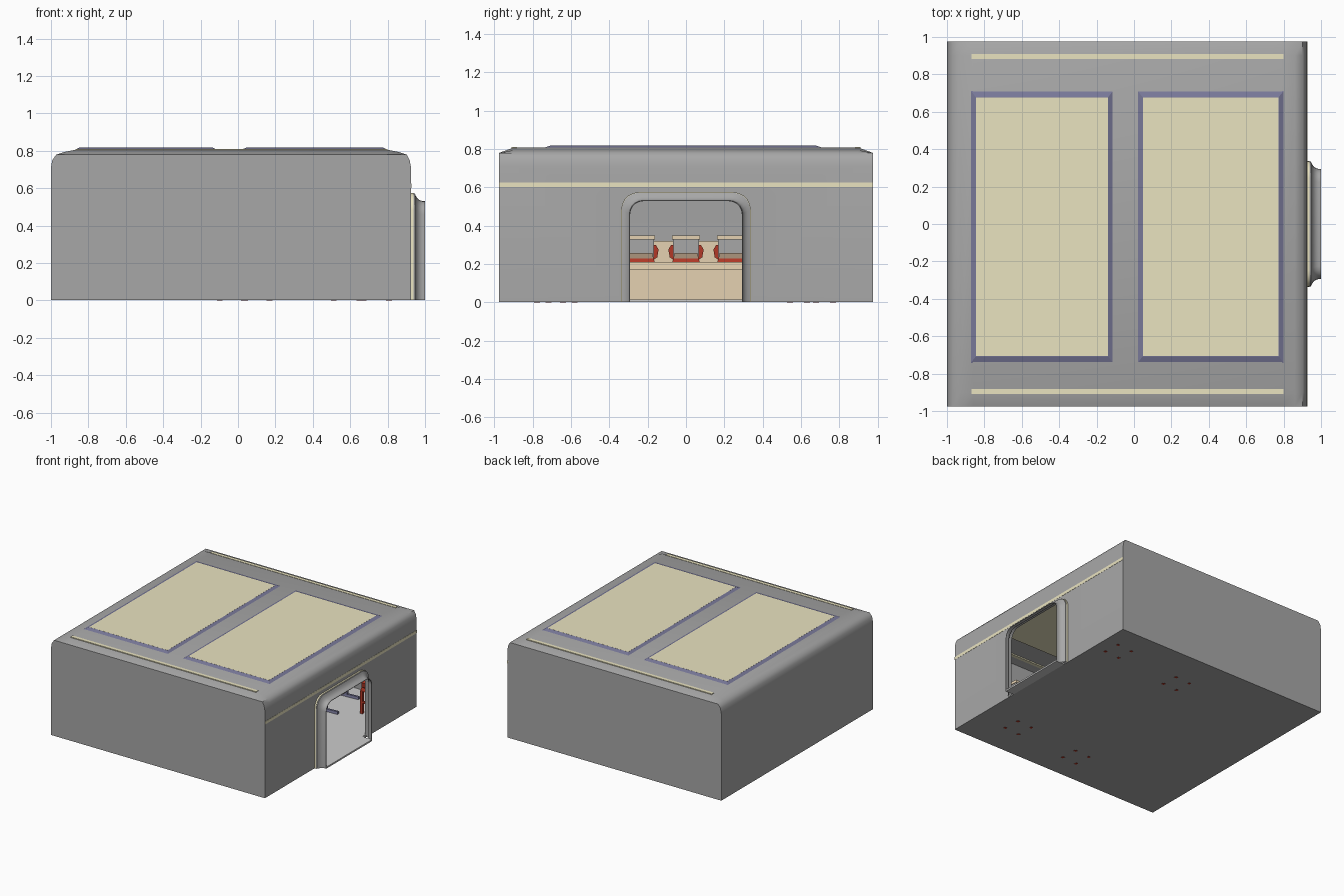
import bpy, bmesh, math
from mathutils import Matrix, Vector

if "Cube" in bpy.data.objects:
    bpy.data.objects.remove(bpy.data.objects["Cube"])


def material(name, rgb):
    m = bpy.data.materials.new(name)
    m.diffuse_color = (*rgb, 1)
    m.use_nodes = True
    m.node_tree.nodes["Principled BSDF"].inputs["Base Color"].default_value = m.diffuse_color
    return m


GREY = material("mid_grey", (0.39, 0.39, 0.39))
PALE = material("floor_grey", (0.58, 0.58, 0.58))
CREAM = material("cream", (0.82, 0.77, 0.53))
BLUE = material("slate_blue", (0.19, 0.19, 0.32))
RED = material("dark_red", (0.45, 0.04, 0.02))
TAN = material("tan", (0.78, 0.64, 0.44))
BROWN = material("brown", (0.36, 0.26, 0.18))


def add(name, bm, mat=GREY, smooth=None):
    bmesh.ops.recalc_face_normals(bm, faces=bm.faces)
    me = bpy.data.meshes.new(name)
    bm.to_mesh(me)
    bm.free()
    ob = bpy.data.objects.new(name, me)
    bpy.context.collection.objects.link(ob)
    me.materials.append(mat)
    if smooth:
        shade(ob, smooth)
    return ob


def shade(ob, angle):
    bpy.ops.object.select_all(action='DESELECT')
    ob.select_set(True)
    bpy.context.view_layer.objects.active = ob
    bpy.ops.object.shade_smooth_by_angle(angle=math.radians(angle))


def box(name, x, y, z, mat=GREY, taper=(0, 0), frame=None):
    """Box from (min, max) ranges; taper insets the top; frame is a placement matrix."""
    bm = bmesh.new()
    bmesh.ops.create_cube(bm, size=1)
    for v in bm.verts:
        sx, sy, sz = v.co * 2
        tx, ty = taper if sz > 0 else (0, 0)
        v.co = Vector(((x[0] + x[1]) / 2 + sx * ((x[1] - x[0]) / 2 - tx),
                       (y[0] + y[1]) / 2 + sy * ((y[1] - y[0]) / 2 - ty),
                       z[1] if sz > 0 else z[0]))
    if frame:
        bm.transform(frame)
    return add(name, bm, mat)


def loft(name, rings, mat=GREY, smooth=None, wrap=True, caps=True):
    bm = bmesh.new()
    rows = [[bm.verts.new(p) for p in r] for r in rings]
    n = len(rows[0])
    for a, b in zip(rows, rows[1:]):
        for i in range(n if wrap else n - 1):
            j = (i + 1) % n
            bm.faces.new((a[i], a[j], b[j], b[i]))
    if caps:
        bm.faces.new(rows[0])
        bm.faces.new(rows[-1])
    return add(name, bm, mat, smooth)


def hull(name, d, floor):
    """Body with rounded ends in x and a shallow hipped roof, inset by d."""
    rings = []
    for y, top in ((-0.975, 0.78), (-0.9, 0.808), (0.9, 0.808), (0.975, 0.78)):
        y -= math.copysign(d, y)
        mid = 0.78 + (top - 0.78) * 0.5
        rings.append([(px, y, pz) for px, pz in (
            (-1 + d, floor), (-1 + d, 0.71 - d), (-0.993 + d, 0.75 - d), (-0.972 + d, 0.78 - d),
            (-0.93 + d, mid - d), (-0.86 + d, top - d), (0.79 - d, top - d), (0.86 - d, mid - d),
            (0.902 - d, 0.78 - d), (0.918 - d, 0.75 - d), (0.925 - d, 0.71 - d), (0.925 - d, floor))])
    return loft(name, rings)


def arch(x, off, z0=0.002, w=0.335, h=0.572, r=0.09, seg=5):
    """Doorway outline in the YZ plane."""
    w, h, r = w + off, h + off, r + off / 2
    right = [(w - r + r * math.cos(a), h - r + r * math.sin(a))
             for a in (math.pi / 2 * i / seg for i in range(seg + 1))]
    pts = [(w, z0)] + right + [(-y, z) for y, z in reversed(right)] + [(-w, z0)]
    return [(x, y, z) for y, z in pts]


# thin hollow body with doorway
body = hull("outer_shell", 0, 0.002)
cutters = [hull("interior_cutter", 0.012, 0.012),
           loft("doorway_cutter", [arch(0.8, -0.004, 0.012), arch(1.1, -0.004, 0.012)])]
for c in cutters:
    c.hide_render = True
    mod = body.modifiers.new("cut", 'BOOLEAN')
    mod.operation, mod.object, mod.solver = 'DIFFERENCE', c, 'EXACT'
dg = bpy.context.evaluated_depsgraph_get()
cut = bpy.data.meshes.new_from_object(body.evaluated_get(dg))
body.modifiers.clear()
body.data = cut
for c in cutters:
    bpy.data.objects.remove(c)
shade(body, 50)

# pale floor, running out through the door
box("floor", (-0.985, 0.912), (-0.96, 0.96), (0.008, 0.015), PALE)
box("threshold", (0.90, 1.0), (-0.294, 0.294), (0.002, 0.015), PALE)

# flared door surround (thin shell) and its trim
outer = [(0.913, 0), (0.945, 0), (0.951, -0.014), (0.960, -0.027), (0.972, -0.036), (0.985, -0.040), (1.0, -0.040)]
path = outer + [(x, o - 0.004) for x, o in reversed(outer)]
loft("door_surround", [arch(x, o) for x, o in path], GREY, 35, wrap=False, caps=False)
loft("door_trim", [arch(x, o) for x, o in ((0.92, 0.003), (0.938, 0.003), (0.938, -0.002))],
     CREAM, 35, wrap=False, caps=False)

# cream stripe on the door wall
box("wall_stripe", (0.91, 0.9265), (-0.975, 0.975), (0.601, 0.625), CREAM)

# roof skylights with sloping frames, and light strips; all show on the ceiling
for side, x0, x1 in (("left", -0.872, -0.112), ("right", 0.02, 0.80)):
    box(side + "_skylight_frame", (x0, x1), (-0.742, 0.712), (0.807, 0.818), BLUE, (0.026, 0.034))
    box(side + "_skylight", (x0 + 0.027, x1 - 0.027), (-0.707, 0.677), (0.79, 0.8186), CREAM)
for side, s in (("front", -1), ("back", 1)):
    y = sorted((s * 0.882, s * 0.910))
    box(side + "_light_strip", (-0.87, 0.80), y, (0.786, 0.8105), CREAM)


def chair(name, x, y, turn, foot=0.0):
    """Chair facing local +x."""
    f = Matrix.Translation((x, y, 0)) @ Matrix.Rotation(math.radians(turn), 4, 'Z')
    for i, (lx, ly) in enumerate(((-1, -1), (-1, 1), (1, -1), (1, 1))):
        cx, cy = lx * 0.068, ly * 0.068
        box(f"{name}_leg_{i}", (cx - .01, cx + .01), (cy - .01, cy + .01), (foot, 0.2), RED, frame=f)
    for s in (-1, 1):
        c = s * 0.068
        box(f"{name}_rail_{s}", (-0.068, 0.068), (c - .007, c + .007), (0.10, 0.115), RED, frame=f)
        # bowed red side arm
        prof = ((0.055, 0.215), (0.085, 0.235), (0.092, 0.275), (0.078, 0.30), (0.066, 0.30), (0.066, 0.24))
        arm = loft(f"{name}_arm_{s}", [[(px, s * py, pz) for py, pz in prof] for px in (-0.075, 0.06)], RED)
        arm.data.transform(f)
    box(name + "_seat", (-0.08, 0.08), (-0.075, 0.075), (0.195, 0.228), RED, (0.008, 0.008), f)
    box(name + "_cushion", (-0.07, 0.075), (-0.066, 0.066), (0.228, 0.258), BROWN, (0.006, 0.006), f)
    box(name + "_back", (-0.085, -0.055), (-0.068, 0.068), (0.22, 0.33), GREY, frame=f)
    box(name + "_back_cap", (-0.09, -0.045), (-0.072, 0.072), (0.328, 0.35), TAN, frame=f)


def table(name, x, y, turn):
    f = Matrix.Translation((x, y, 0)) @ Matrix.Rotation(math.radians(turn), 4, 'Z')
    box(name + "_top", (-0.17, 0.17), (-0.18, 0.18), (0.2, 0.22), TAN, (0.004, 0.004), f)
    for s in (-1, 1):
        c = s * 0.15
        box(f"{name}_foot_{s}", (-0.11, 0.11), (c - .012, c + .012), (0.015, 0.035), BLUE, (0.003, 0.003), f)
        box(f"{name}_post_{s}", (-0.012, 0.012), (c - .012, c + .012), (0.03, 0.2), BLUE, frame=f)


# two tables, each with a pair of facing chairs
table("back_table", 0.42, 0.66, 4)
chair("back_chair_a", 0.74, 0.70, 184)
chair("back_chair_b", 0.10, 0.61, 4)
table("front_table", 0.28, -0.68, 4)
chair("front_chair_a", 0.58, -0.65, 184)
chair("front_chair_b", -0.03, -0.71, 4)

# long counter, three chairs behind it and a low cabinet at the far wall
box("counter_base", (-0.58, -0.48), (-0.6, 0.6), (0.015, 0.15), TAN)
box("counter_ledge", (-0.59, -0.475), (-0.6, 0.6), (0.15, 0.172), TAN)
box("counter_top", (-0.60, -0.465), (-0.61, 0.61), (0.172, 0.212), TAN, (0.004, 0.004))
box("far_cabinet", (-0.985, -0.87), (-0.6, 0.6), (0.015, 0.32), TAN)
for i, y in enumerate((-0.235, 0, 0.235)):
    chair(f"counter_chair_{i}", -0.74, y, 0, 0.015)
